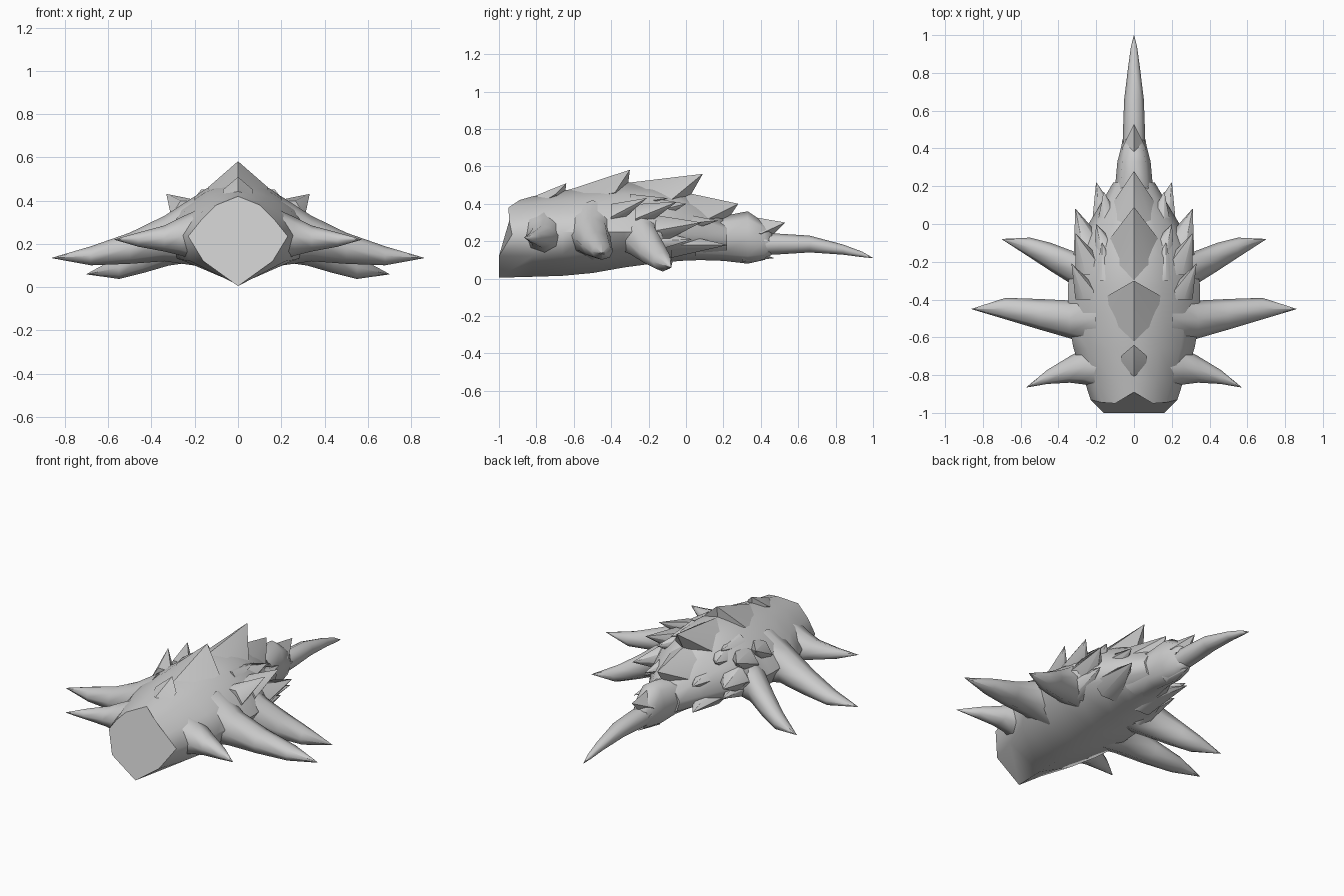
import bpy, bmesh
from math import sin, cos, pi, radians

if "Cube" in bpy.data.objects:
    bpy.data.objects.remove(bpy.data.objects["Cube"])


def finish(name, bm, mirror=False, angle=60):
    bmesh.ops.remove_doubles(bm, verts=bm.verts, dist=0.0005)
    bmesh.ops.recalc_face_normals(bm, faces=bm.faces)
    me = bpy.data.meshes.new(name)
    bm.to_mesh(me)
    bm.free()
    ob = bpy.data.objects.new(name, me)
    bpy.context.collection.objects.link(ob)
    if mirror:
        ob.modifiers.new("mirror", 'MIRROR')
    bpy.ops.object.select_all(action='DESELECT')
    ob.select_set(True)
    bpy.context.view_layer.objects.active = ob
    bpy.ops.object.shade_smooth_by_angle(angle=radians(angle))
    return ob


def skin(name, rings, mirror=False, angle=60):
    """Join rings of points into a capped tube."""
    bm = bmesh.new()
    vs = [[bm.verts.new(p) for p in r] for r in rings]
    n = len(rings[0])
    for a, b in zip(vs, vs[1:]):
        for i in range(n):
            bm.faces.new((a[i], a[(i + 1) % n], b[(i + 1) % n], b[i]))
    bm.faces.new(vs[0])
    bm.faces.new(vs[-1])
    return finish(name, bm, mirror, angle)


def tube(name, secs, axis, sides=8, mirror=False):
    """Sections: (x, y, z, horizontal radius, vertical radius)."""
    rings = []
    for x, y, z, a, b in secs:
        a, b = max(a, 0.001), max(b, 0.001)
        ring = []
        for i in range(sides):
            t = 2 * pi * i / sides
            h, v = a * cos(t), b * sin(t)
            ring.append((x, y + h, z + v) if axis == 'x' else (x + h, y, z + v))
        rings.append(ring)
    return skin(name, rings, mirror)


def spike(name, base, tip, mirror=False):
    """Thorn sweeping back: base is (x, y, z, rx, rz)."""
    tube(name, [base, (*tip, 0, 0)], 'y', 6, mirror)


def plate(name, front, tip, side, under):
    """Scale with a raised rear point: front, tip, under are (y, z)."""
    x, y, z = side
    bm = bmesh.new()
    pts = [(0, *front), (0, *tip), (x, y, z), (-x, y, z), (0, *under),
           (x * .8, front[0], front[1] - .06), (-x * .8, front[0], front[1] - .06)]
    bmesh.ops.convex_hull(bm, input=[bm.verts.new(p) for p in pts])
    finish(name, bm, angle=40)


# body shell: y, keel z, widest z, top z, half width
def body_ring(y, zb, zm, zt, w):
    half = [(0, zb), (.83, zb + (zm - zb) * .48), (1, zm),
            (.77, zm + (zt - zm) * .45), (.43, zm + (zt - zm) * .77), (0, zt)]
    right = [(u * w, y, z) for u, z in half]
    return right + [(-x, yy, z) for x, yy, z in right[-2:0:-1]]


face = [(0, -1, .005), (.16, -1, .12), (.23, -.93, .235),
        (.17, -.945, .31), (.1, -.95, .38), (0, -.89, .42)]
face += [(-x, y, z) for x, y, z in face[-2:0:-1]]
secs = [(-.82, .01, .24, .44, .265), (-.66, .015, .25, .47, .32),
        (-.5, .03, .25, .495, .35), (-.33, .06, .25, .515, .35),
        (-.18, .08, .25, .51, .33), (-.03, .095, .24, .47, .26),
        (.1, .1, .23, .40, .18), (.22, .1, .22, .32, .11)]
skin("body", [face] + [body_ring(*s) for s in secs])

# tail base and tail point
tube("tail_base", [(0, .05, .22, .15, .12), (0, .2, .215, .1, .12),
                   (0, .33, .22, .088, .14), (0, .42, .2, .065, .1),
                   (0, .46, .19, .045, .06)], 'y')
tube("tail_point", [(0, .38, .185, .06, .06), (0, .5, .185, .058, .055),
                    (0, .66, .185, .052, .045), (0, .84, .155, .03, .027),
                    (0, .94, .13, .016, .015), (0, 1, .11, 0, 0)], 'y')
plate("tail_top_plate", (.27, .345), (.53, .3), (.065, .4, .24), (.43, .2))
spike("tail_bottom_thorn", (0, .3, .13, .06, .045), (0, .47, .11))
spike("tail_side_thorn", (.05, .25, .21, .04, .07), (.06, .45, .2), True)

# back plates ending in raised points
for i, args in enumerate([
        ((-.82, .437), (-.64, .51), (.07, -.7, .45), (-.65, .42)),
        ((-.64, .47), (-.3, .582), (.14, -.38, .46), (-.32, .42)),
        ((-.33, .51), (.09, .56), (.13, -.08, .42), (.01, .42)),
        ((.0, .46), (.28, .4), (.12, .1, .31), (.2, .28))]):
    plate(f"back_plate_{i + 1}", *args)

# thorns along the flanks
for i, (base, tip) in enumerate([
        ((.22, -.4, .33, .09, .08), (.33, -.21, .43)),
        ((.2, -.27, .32, .11, .09), (.31, -.05, .41)),
        ((.13, -.3, .4, .08, .06), (.17, -.1, .43)),
        ((.12, -.17, .36, .09, .08), (.2, .0, .4)),
        ((.19, -.2, .25, .13, .11), (.31, .08, .3)),
        ((.11, -.08, .29, .1, .08), (.16, .17, .31)),
        ((.11, -.08, .18, .12, .08), (.2, .22, .18)),
        ((.22, -.22, .2, .08, .08), (.27, .03, .21))]):
    spike(f"flank_thorn_{i + 1}", base, tip, True)

# legs tapering to points
tube("front_leg", [(.16, -.76, .24, .13, .13), (.26, -.755, .235, .095, .09),
                   (.34, -.77, .225, .07, .06), (.46, -.81, .22, .037, .033),
                   (.57, -.865, .22, 0, 0)], 'x', 8, True)
tube("middle_leg", [(.2, -.5, .26, .15, .16), (.34, -.505, .225, .1, .105),
                    (.5, -.478, .18, .081, .072), (.68, -.448, .145, .057, .044),
                    (.86, -.45, .135, 0, 0)], 'x', 8, True)
tube("rear_leg", [(.18, -.27, .27, .14, .15), (.32, -.235, .205, .09, .105),
                  (.44, -.175, .14, .075, .075), (.55, -.125, .09, .053, .052),
                  (.7, -.08, .06, 0, 0)], 'x', 8, True)
